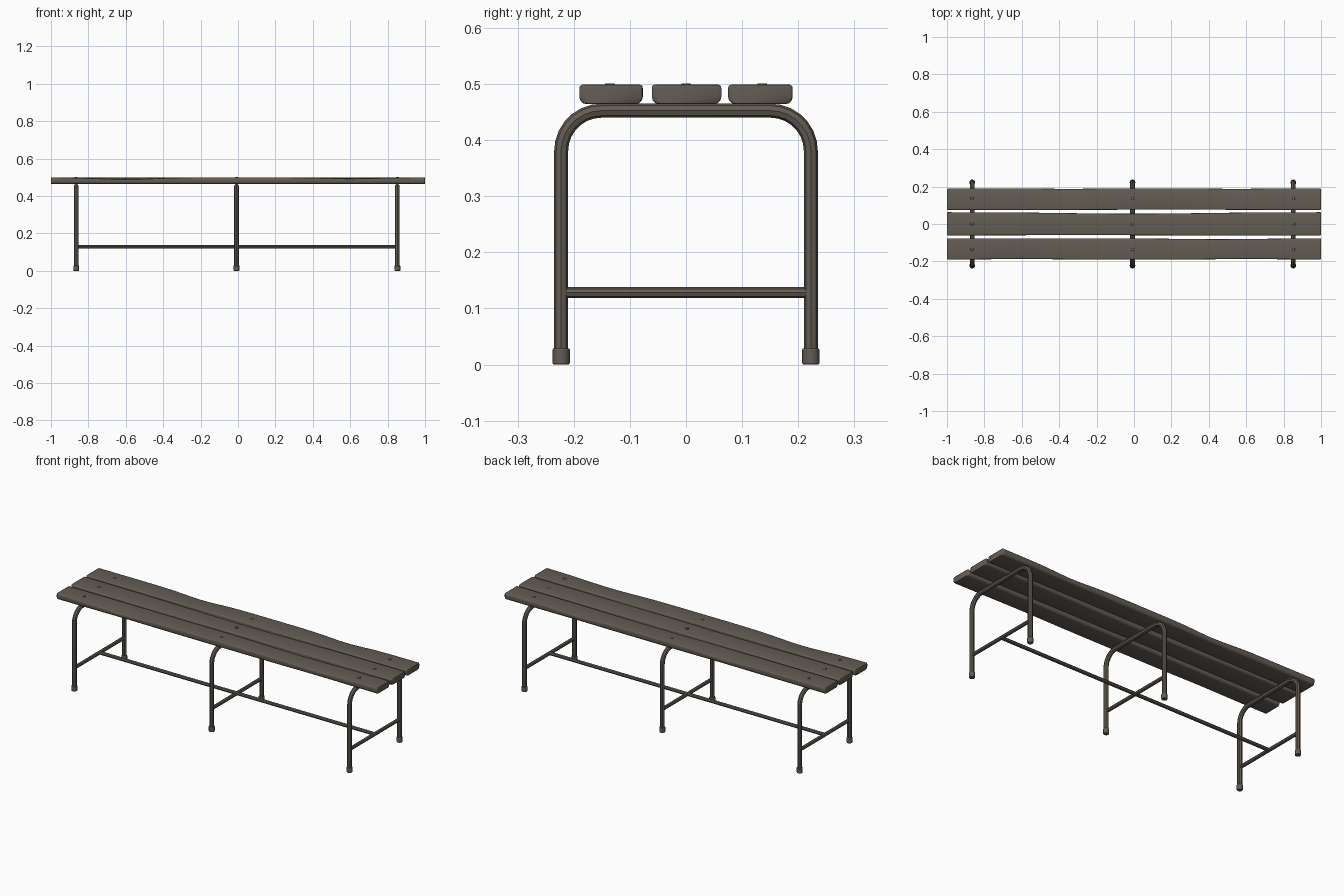
import bpy, bmesh, math
from mathutils import Vector

if "Cube" in bpy.data.objects:
    bpy.data.objects.remove(bpy.data.objects["Cube"])

def material(name, rgb):
    m = bpy.data.materials.new(name)
    m.diffuse_color = (*rgb, 1)
    m.use_nodes = True
    m.node_tree.nodes["Principled BSDF"].inputs["Base Color"].default_value = m.diffuse_color
    return m

WOOD = material("weathered brown", (0.125, 0.108, 0.088))
FRAME_X = (-0.865, -0.008, 0.852)
LEG_Y, TUBE_R, TOP_Z, BEND = 0.2225, 0.0125, 0.4525, 0.072

def finish(ob, angle=40):
    ob.data.materials.append(WOOD)
    bpy.ops.object.select_all(action='DESELECT')
    ob.select_set(True)
    bpy.context.view_layer.objects.active = ob
    if ob.type == 'CURVE':
        bpy.ops.object.convert(target='MESH')
    bpy.ops.object.shade_smooth_by_angle(angle=math.radians(angle))
    return bpy.context.view_layer.objects.active

def tube(name, points, radius):
    cu = bpy.data.curves.new(name, 'CURVE')
    cu.dimensions = '3D'
    cu.bevel_depth = radius
    cu.bevel_resolution = 2
    cu.use_fill_caps = True
    sp = cu.splines.new('POLY')
    sp.points.add(len(points) - 1)
    for p, co in zip(sp.points, points):
        p.co = (*co, 1)
    ob = bpy.data.objects.new(name, cu)
    bpy.context.collection.objects.link(ob)
    return finish(ob)

def cylinder(name, loc, radius, depth, sides=12, bevel=0.003):
    bpy.ops.mesh.primitive_cylinder_add(vertices=sides, radius=radius, depth=depth, location=loc)
    ob = bpy.context.object
    ob.name = name
    b = ob.modifiers.new("soft rim", 'BEVEL')
    b.width, b.segments, b.limit_method = bevel, 2, 'ANGLE'
    b.angle_limit = math.radians(60)
    return finish(ob)

def bump(x, centre, width):
    return math.exp(-((x - centre) / width) ** 2)

def plank(name, y0, y1, dents):
    # rounded cross-section swept along x, worn down at the given dents
    z0, z1 = 0.464, 0.499
    cy, hy = (y0 + y1) / 2, (y1 - y0) / 2
    section = []
    for sy, sz, r, start in ((1, 1, 0.006, 0), (-1, 1, 0.006, 90),
                             (-1, -1, 0.013, 180), (1, -1, 0.013, 270)):
        oy = cy + sy * (hy - r)
        oz = z1 - r if sz > 0 else z0 + r
        for k in range(4):
            a = math.radians(start + 30 * k)
            section.append((oy + r * math.cos(a), oz + r * math.sin(a)))
    bm = bmesh.new()
    rings = []
    n = 48
    xs = [-1, -0.997] + [-0.985 + 1.97 * i / n for i in range(n + 1)] + [0.997, 1]
    for x in xs:
        shrink = 0.94 if abs(x) == 1 else 1
        ring = []
        for y, z in section:
            side = 1 if y > cy else -1
            for where, centre, width, depth, drop in dents:
                if side == where:
                    w = bump(x, centre, width)
                    y -= side * depth * w
                    if z > 0.48:
                        z -= drop * w
            ring.append(bm.verts.new((x, cy + (y - cy) * shrink,
                                      0.4815 + (z - 0.4815) * shrink)))
        rings.append(ring)
    for a, b in zip(rings, rings[1:]):
        for i in range(len(section)):
            j = (i + 1) % len(section)
            bm.faces.new((a[i], a[j], b[j], b[i]))
    bm.faces.new(rings[0])
    bm.faces.new(rings[-1])
    bmesh.ops.recalc_face_normals(bm, faces=bm.faces)
    me = bpy.data.meshes.new(name)
    bm.to_mesh(me)
    bm.free()
    ob = bpy.data.objects.new(name, me)
    bpy.context.collection.objects.link(ob)
    finish(ob, 50)

# seat planks: dents are (side, x, width, inward wear, downward wear)
plank("front_plank", -0.19, -0.077,
      [(-1, -0.6, 0.2, 0.003, 0.010), (-1, 0.6, 0.2, 0.003, 0.006), (1, 0.45, 0.3, 0.004, 0.003)])
plank("middle_plank", -0.061, 0.063,
      [(1, 0.0, 0.5, 0.008, 0.003), (-1, -0.3, 0.3, 0.002, 0.002)])
plank("back_plank", 0.075, 0.19,
      [(1, -0.35, 0.15, 0.002, 0.008), (1, 0.55, 0.15, 0.002, 0.008), (-1, 0.2, 0.4, 0.002, 0.002)])

for n, fx in enumerate(FRAME_X, 1):
    # bent tube frame
    half = [(fx, LEG_Y, 0.004)]
    for k in range(8):
        a = math.pi / 2 * k / 7
        half.append((fx, LEG_Y - BEND + BEND * math.cos(a), TOP_Z - BEND + BEND * math.sin(a)))
    other = [(x, -y, z) for x, y, z in reversed(half)]
    tube(f"leg_frame_{n}", half + other, TUBE_R)
    # cross bar between the legs
    tube(f"cross_bar_{n}", [(fx, -0.215, 0.128), (fx, 0.215, 0.128)], 0.0098)
    for s in (-1, 1):
        cylinder(f"foot_cap_{n}", (fx, s * LEG_Y, 0.0145), 0.0155, 0.029)
    # bolt heads on the planks
    for y in (-0.136, 0.0, 0.136):
        cylinder(f"bolt_{n}", (fx, y, 0.497), 0.009, 0.008, 10, 0.002)

# long bar joining the frames
tube("long_bar", [(FRAME_X[0], 0, 0.129), (FRAME_X[2], 0, 0.129)], 0.0098)
